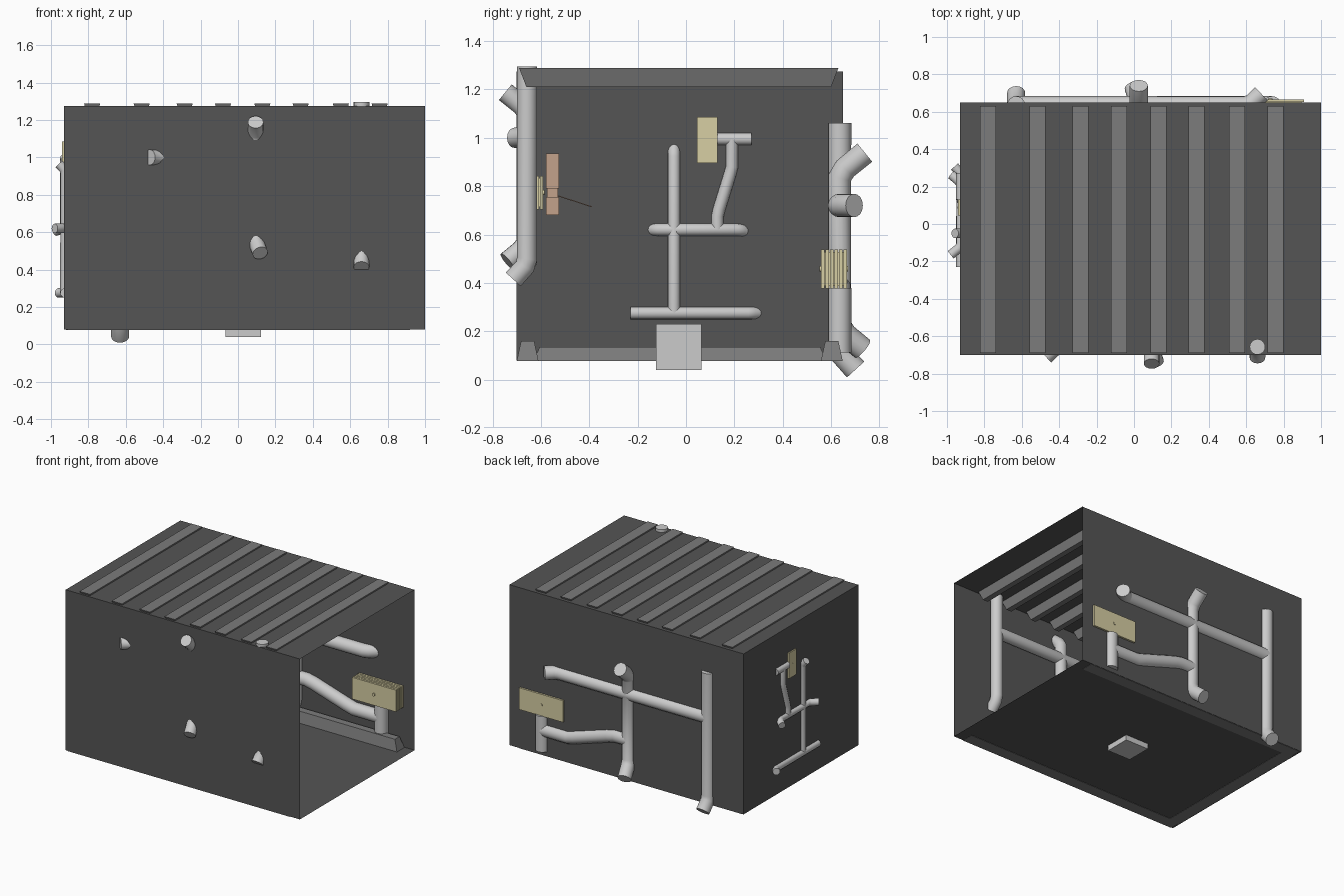
import bpy, bmesh
from mathutils import Vector

if "Cube" in bpy.data.objects:
    bpy.data.objects.remove(bpy.data.objects["Cube"])


def material(name, rgb):
    m = bpy.data.materials.new(name)
    m.diffuse_color = (*rgb, 1)
    m.use_nodes = True
    m.node_tree.nodes["Principled BSDF"].inputs["Base Color"].default_value = m.diffuse_color
    return m


DARK = material("dark_grey", (0.09, 0.09, 0.09))
MID = material("mid_grey", (0.2, 0.2, 0.2))
CREAM = material("cream", (0.68, 0.62, 0.37))
BROWN = material("tan_brown", (0.55, 0.36, 0.26))


def mesh_object(name, verts, faces, mat=None):
    me = bpy.data.meshes.new(name)
    me.from_pydata([tuple(v) for v in verts], [], faces)
    bm = bmesh.new()
    bm.from_mesh(me)
    bmesh.ops.recalc_face_normals(bm, faces=bm.faces)
    bm.to_mesh(me)
    bm.free()
    ob = bpy.data.objects.new(name, me)
    bpy.context.collection.objects.link(ob)
    if mat:
        me.materials.append(mat)
    return ob


QUADS = [(0, 1, 2, 3), (4, 5, 6, 7), (0, 1, 5, 4), (1, 2, 6, 5), (2, 3, 7, 6), (3, 0, 4, 7)]


def block(name, lo, hi, mat=None, bottom_in=(0, 0), top_in=(0, 0), place=Vector):
    """Box between two corners; bottom or top can be pulled in to taper it."""
    verts = []
    for z, (ix, iy) in ((lo[2], bottom_in), (hi[2], top_in)):
        x0, x1, y0, y1 = lo[0] + ix, hi[0] - ix, lo[1] + iy, hi[1] - iy
        verts += [place((x, y, z)) for x, y in ((x0, y0), (x1, y0), (x1, y1), (x0, y1))]
    return mesh_object(name, verts, QUADS, mat)


def tube(name, points, radius, place=Vector, mat=None):
    cu = bpy.data.curves.new(name, 'CURVE')
    cu.dimensions = '3D'
    cu.bevel_depth = radius
    cu.bevel_resolution = 6
    cu.use_fill_caps = True
    sp = cu.splines.new('POLY')
    sp.points.add(len(points) - 1)
    for p, co in zip(sp.points, points):
        p.co = (*place(co), 1)
    ob = bpy.data.objects.new(name, cu)
    bpy.context.collection.objects.link(ob)
    if mat:
        cu.materials.append(mat)
    bpy.ops.object.select_all(action='DESELECT')
    ob.select_set(True)
    bpy.context.view_layer.objects.active = ob
    bpy.ops.object.convert(target='MESH')
    bpy.ops.object.shade_smooth_by_angle(angle=0.9)


# Thin-walled room, open on the right
X0, X1, Y0, Y1, Z0, Z1 = -0.93, 1.0, -0.70, 0.65, 0.08, 1.275
corners = [(x, y, z) for z in (Z0, Z1) for x, y in ((X0, Y0), (X1, Y0), (X1, Y1), (X0, Y1))]
mesh_object("room_shell", corners, [QUADS[i] for i in (0, 1, 2, 4, 5)], DARK)

# Ceiling beams that just break through the roof
for i, x in enumerate((-0.78, -0.515, -0.285, -0.08, 0.13, 0.335, 0.55, 0.757)):
    block(f"ceiling_beam_{i + 1}", (x - 0.043, -0.69, 1.21), (x + 0.043, 0.63, 1.288),
          MID, bottom_in=(0.022, 0.03))

# Skirting beams along the three walls
for side, y in (("front", -0.655), ("back", 0.603)):
    block(f"{side}_skirting", (-0.91, y - 0.045, 0.077), (0.92, y + 0.045, 0.16),
          MID, top_in=(0.03, 0.018))
block("left_skirting", (-0.92, -0.63, 0.077), (-0.83, 0.58, 0.135), MID, top_in=(0.018, 0.025))

# Block set into the floor
block("floor_block", (-0.067, -0.125, 0.04), (0.123, 0.065, 0.23))

# One pipe layout in wall coordinates: across, along, outward
PIPES = {
    "header_pipe": [(-0.18, 0, 0), (0.305, 0, 0), (0.325, 0, 0.006), (0.357, 0, 0.035)],
    "main_pipe": [(0, 0, 0), (0, 0.645, 0), (0, 0.662, 0.006), (0, 0.69, 0.032)],
    "cross_pipe": [(-0.115, 0.345, 0.055), (-0.08, 0.345, 0.012), (-0.06, 0.345, 0),
                   (0.26, 0.345, 0), (0.28, 0.342, 0.012), (0.312, 0.33, 0.05)],
    "branch_pipe": [(0.18, 0.345, 0), (0.18, 0.40, 0), (0.187, 0.43, 0), (0.232, 0.575, 0),
                    (0.24, 0.605, 0), (0.24, 0.72, 0)],
    "box_pipe": [(0.18, 0.72, 0), (0.32, 0.72, 0)],
}


def pipe_set(wall, scale, place):
    def at(p):
        return place(*(Vector(p) * scale))
    for name, pts in PIPES.items():
        tube(f"{wall}_{name}", pts, 0.0255 * scale, at)
    # Junction box of stacked plates with a screw
    block(f"{wall}_box_core", (0.101, 0.627, -0.036), (0.175, 0.803, 0.014), CREAM, place=at)
    for i in range(6):
        w = -0.040 + i * 0.0098
        block(f"{wall}_box_plate_{i + 1}", (0.096, 0.62, w), (0.181, 0.81, w + 0.0075),
              CREAM, place=at)
    tube(f"{wall}_box_screw", [(0.138, 0.715, -0.044), (0.138, 0.715, -0.03)],
         0.006 * scale, at, CREAM)
    tube(f"{wall}_box_screw_outer", [(0.138, 0.715, 0.0), (0.138, 0.715, 0.0185)],
         0.006 * scale, at, CREAM)


pipe_set("left", 1.0, lambda u, v, w: Vector((-0.925 - w, u - 0.05, v + 0.275)))
pipe_set("back", 1.9, lambda u, v, w: Vector((v - 0.63, 0.635 + w, 0.72 - u)))
pipe_set("front", 1.64, lambda u, v, w: Vector((0.66 - v, -0.657 - w, 1.0 - u)))

# Small brown handset by the front box, with its thin wire
block("handset_body", (-0.56, -0.58, 0.79), (-0.46, -0.525, 0.935), BROWN)
block("handset_base", (-0.57, -0.58, 0.68), (-0.45, -0.525, 0.755), BROWN)
block("handset_neck", (-0.55, -0.575, 0.755), (-0.47, -0.53, 0.79), BROWN)
tube("handset_wire", [(-0.51, -0.575, 0.775), (-0.51, -0.39, 0.715)], 0.002, mat=BROWN)
